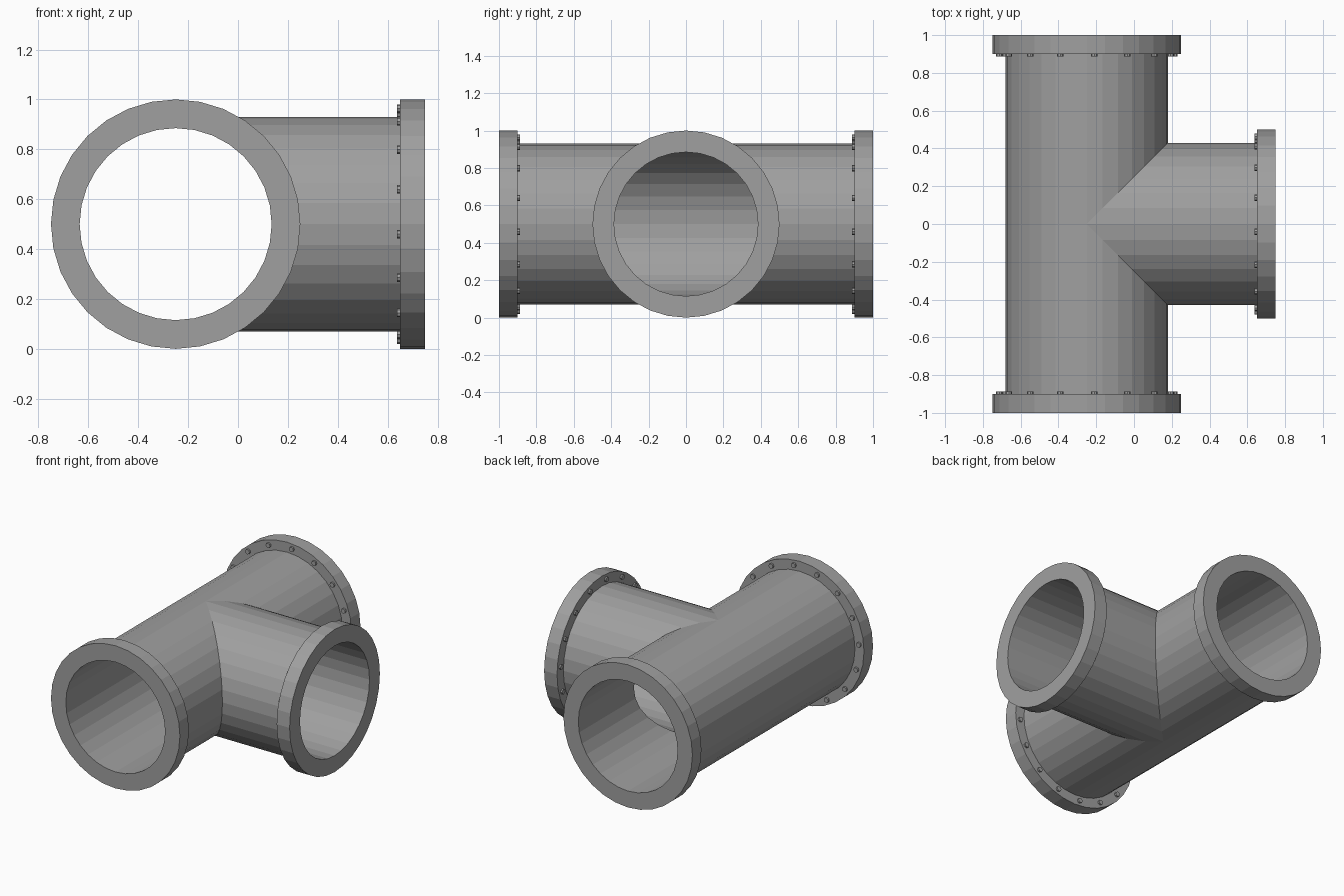
import bpy
import bmesh
from math import cos, sin, pi, radians
from mathutils import Matrix, Vector

cube = bpy.data.objects.get("Cube")
if cube:
    bpy.data.objects.remove(cube, do_unlink=True)

SIDES = 32
OUTER, INNER, FLANGE = 0.43, 0.385, 0.5
COLLAR, END = 0.9, 1.0
CENTRE = Vector((-0.25, 0, 0.5))
UP = Vector((0, 0, 1))

grey = bpy.data.materials.new("pipe grey")
grey.use_nodes = True
grey.diffuse_color = (0.35, 0.35, 0.35, 1)
grey.node_tree.nodes["Principled BSDF"].inputs["Base Color"].default_value = grey.diffuse_color

# Each arm: name, axis direction, sideways direction
ARMS = [
    ("front", Vector((0, -1, 0)), Vector((1, 0, 0))),
    ("back", Vector((0, 1, 0)), Vector((1, 0, 0))),
    ("branch", Vector((1, 0, 0)), Vector((0, -1, 0))),
]


def finish(bm, name):
    bmesh.ops.remove_doubles(bm, verts=bm.verts, dist=0.0001)
    bmesh.ops.recalc_face_normals(bm, faces=bm.faces)
    mesh = bpy.data.meshes.new(name)
    bm.to_mesh(mesh)
    bm.free()
    mesh.materials.append(grey)
    obj = bpy.data.objects.new(name, mesh)
    bpy.context.collection.objects.link(obj)
    return obj


def sweep(bm, axis, side, profile, closed=False):
    """Turn (radius, distance) points round an axis; distance may depend on the sideways offset."""
    rings = []
    for radius, dist in profile:
        ring = []
        for i in range(SIDES):
            a = 2 * pi * i / SIDES
            s = radius * cos(a)
            t = dist(s) if callable(dist) else dist
            ring.append(bm.verts.new(CENTRE + axis * t + side * s + UP * radius * sin(a)))
        rings.append(ring)
    pairs = list(zip(rings, rings[1:]))
    if closed:
        pairs.append((rings[-1], rings[0]))
    for a, b in pairs:
        for i in range(SIDES):
            j = (i + 1) % SIDES
            bm.faces.new((a[i], a[j], b[j], b[i]))


def run_mitre(s):
    return max(0, s)


# Hollow tee: three arms welded along their mitred seams
bm = bmesh.new()
for name, axis, side in ARMS:
    mitre = abs if name == "branch" else run_mitre
    sweep(bm, axis, side, [(OUTER, mitre), (OUTER, COLLAR), (INNER, COLLAR), (INNER, mitre)])
finish(bm, "tee_pipe")

for name, axis, side in ARMS:
    # End flange
    bm = bmesh.new()
    sweep(bm, axis, side,
          [(INNER, COLLAR), (FLANGE, COLLAR), (FLANGE, END), (INNER, END)], closed=True)
    finish(bm, name + "_flange")

    # Ring of bolt heads on the inner face of the flange
    bm = bmesh.new()
    turn = axis.to_track_quat("Z", "Y").to_matrix().to_4x4()
    for k in range(16):
        a = radians(17.5 + 22.5 * k)
        place = CENTRE + axis * 0.896 + (side * cos(a) + UP * sin(a)) * 0.465
        bmesh.ops.create_cone(bm, cap_ends=True, segments=8, radius1=0.017, radius2=0.017,
                              depth=0.018, matrix=Matrix.Translation(place) @ turn)
    finish(bm, name + "_bolts")
